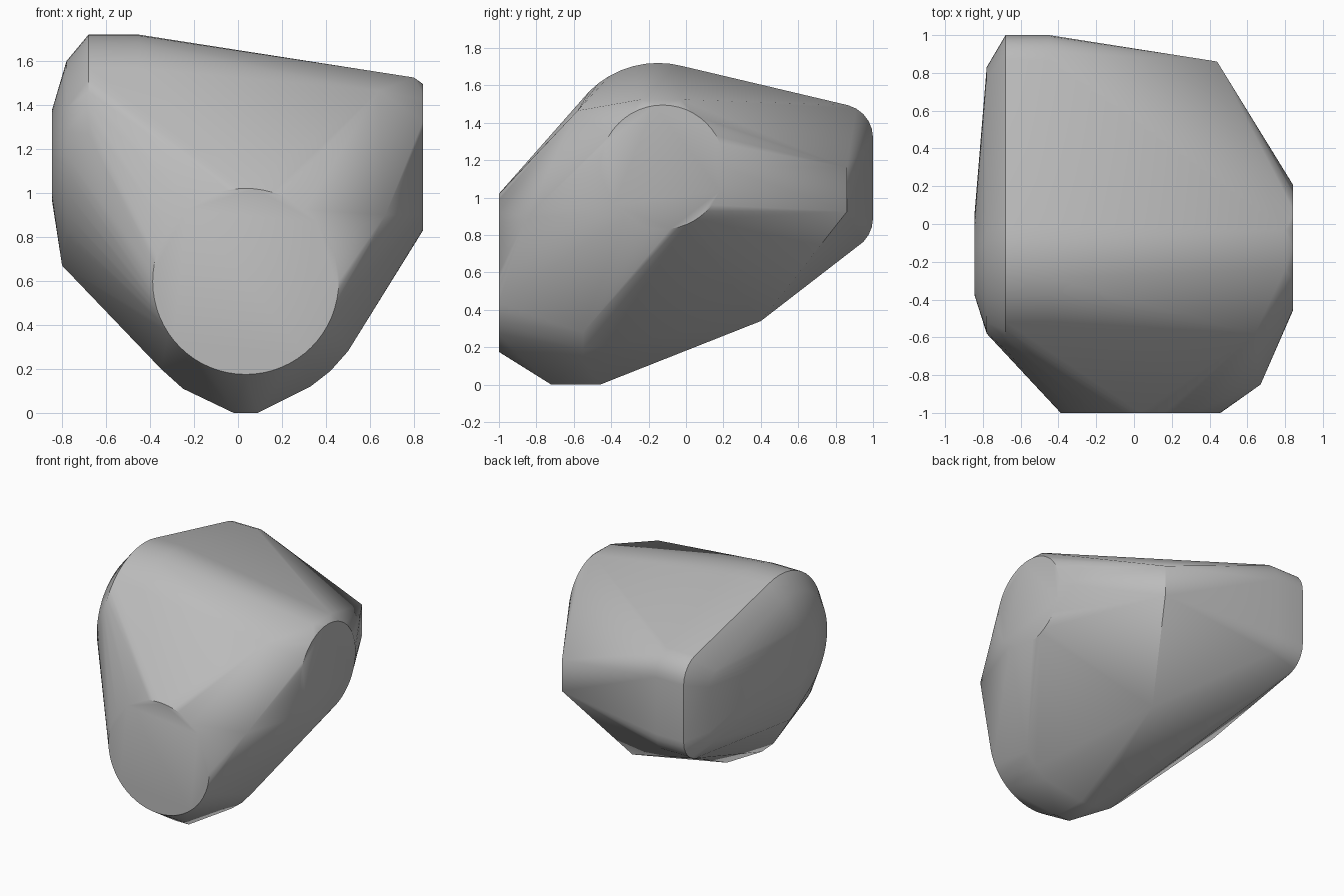
import bpy
import bmesh
from math import sin, cos, tau, radians

cube = bpy.data.objects.get("Cube")
if cube:
    bpy.data.objects.remove(cube, do_unlink=True)


def ring(axis, level, a, b, radius, count=32):
    """Circle of points on a plane square to the x or y axis."""
    points = []
    for i in range(count):
        t = tau * i / count
        u, z = a + radius * cos(t), b + radius * sin(t)
        points.append((level, u, z) if axis == "x" else (u, level, z))
    return points


def side_profile(x, main, corners, corner_radius):
    """Large round front with two small round corners at the back."""
    points = ring("x", x, *main, 48)
    for y, z in corners:
        points += ring("x", x, y, z, corner_radius, 24)
    return points


points = []

# Round flat facets on the front and on the +x side
points += ring("y", -1.0, 0.035, 0.598, 0.423, 64)
points += ring("x", 0.842, -0.125, 1.163, 0.332, 48)

# Stepped and rounded -x side
for x in (-0.68, -0.45):
    points += side_profile(x, (-0.15, 1.2, 0.52), [(0.82, 1.32), (0.82, 0.89)], 0.18)
points += side_profile(-0.78, (-0.15, 1.17, 0.43), [(0.73, 1.27), (0.73, 0.93)], 0.1)
points += ring("x", -0.845, -0.165, 1.17, 0.21)
points.append((-0.8, -0.11, 0.67))

# Corners of the top, the front and the back
points += [(0.8, y, 1.525) for y in (-0.24, -0.03)]
points += [(0.64, -0.58, 1.465), (0.67, -0.85, 0.9)]
points += [(0.44, 0.86, z) for z in (0.925, 1.16)]
points.append((0.17, 0.4, 0.34))

# Rounded keel and its small flat foot
points += [(x, y, 0) for x in (-0.02, 0.09) for y in (-0.72, -0.46)]
keel = [(-0.35, 0.2), (-0.25, 0.11), (0.33, 0.12), (0.42, 0.19), (0.5, 0.28)]
points += [(x, -0.55, z) for x, z in keel]

# Wrap all the outlines in one skin
bm = bmesh.new()
for p in points:
    bm.verts.new(p)
hull = bmesh.ops.convex_hull(bm, input=bm.verts[:])
loose = {g for key in ("geom_interior", "geom_unused") for g in hull[key]
         if isinstance(g, bmesh.types.BMVert)}
bmesh.ops.delete(bm, geom=list(loose), context="VERTS")
bmesh.ops.dissolve_limit(bm, angle_limit=radians(0.5), verts=bm.verts[:], edges=bm.edges[:])
bmesh.ops.recalc_face_normals(bm, faces=bm.faces[:])
mesh = bpy.data.meshes.new("faceted_boulder")
bm.to_mesh(mesh)
bm.free()

# Plain grey material
grey = bpy.data.materials.new("stone_grey")
grey.use_nodes = True
colour = (0.5, 0.5, 0.5, 1)
grey.diffuse_color = colour
grey.node_tree.nodes["Principled BSDF"].inputs["Base Color"].default_value = colour
mesh.materials.append(grey)

boulder = bpy.data.objects.new("faceted_boulder", mesh)
bpy.context.collection.objects.link(boulder)
bpy.ops.object.select_all(action="DESELECT")
boulder.select_set(True)
bpy.context.view_layer.objects.active = boulder
bpy.ops.object.shade_smooth_by_angle(angle=radians(35))
